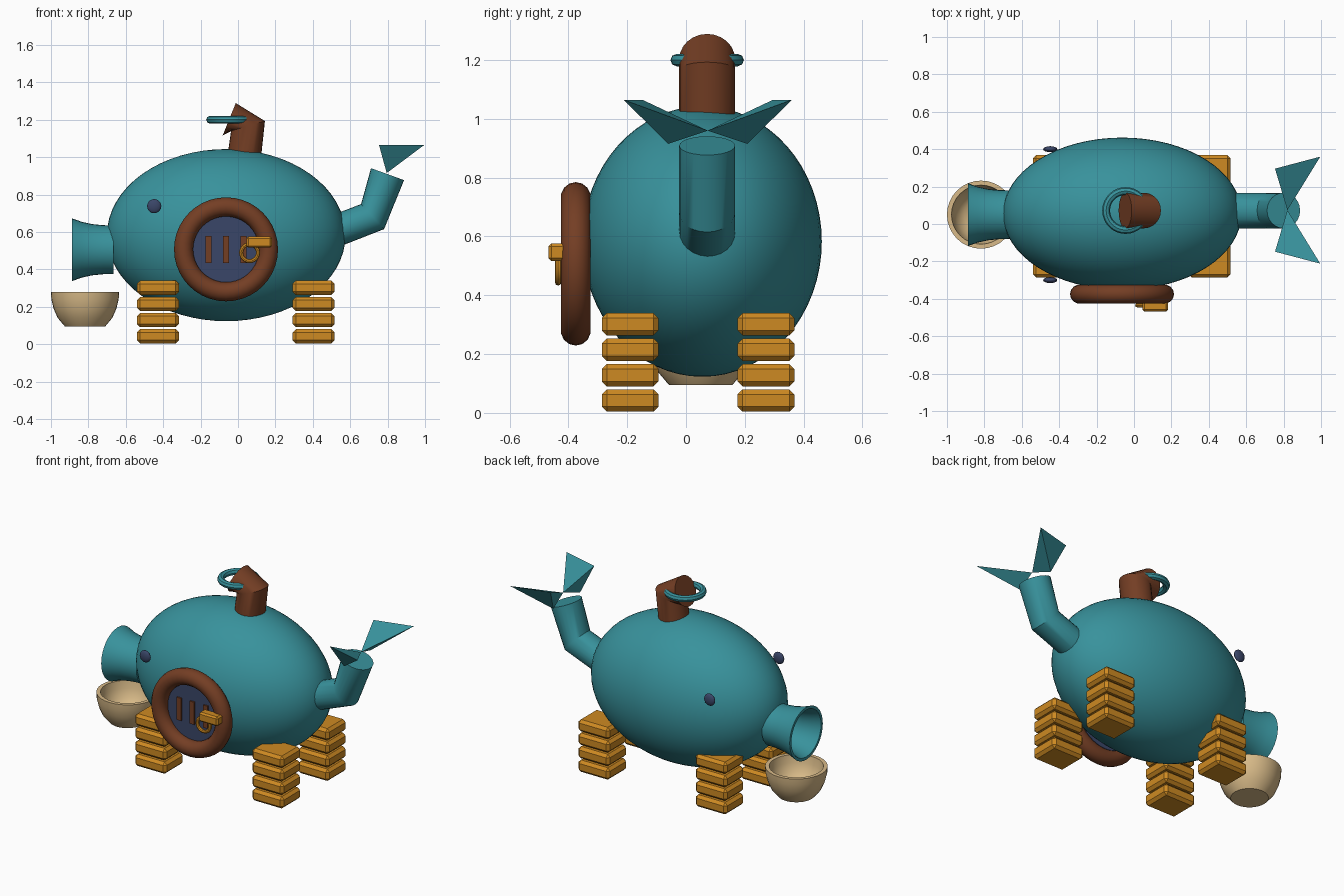
import bpy, bmesh, math
from mathutils import Vector, Matrix

if "Cube" in bpy.data.objects:
    bpy.data.objects.remove(bpy.data.objects["Cube"])

YC = 0.055  # symmetry plane of the body


def mat(name, r, g, b):
    lin = lambda c: (c / 255 / 12.92) if c < 10.3 else ((c / 255 + 0.055) / 1.055) ** 2.4
    m = bpy.data.materials.new(name)
    m.diffuse_color = (lin(r), lin(g), lin(b), 1)
    m.use_nodes = True
    m.node_tree.nodes["Principled BSDF"].inputs["Base Color"].default_value = m.diffuse_color
    return m


TEAL = mat("teal", 56, 146, 156)
BROWN = mat("brown", 116, 62, 36)
GOLD = mat("gold", 206, 138, 34)
TAN = mat("tan", 216, 186, 136)
NAVY = mat("navy", 58, 70, 104)


def finish(bm, name, material, smooth=True, angle=35):
    bmesh.ops.recalc_face_normals(bm, faces=bm.faces)
    me = bpy.data.meshes.new(name)
    bm.to_mesh(me)
    bm.free()
    ob = bpy.data.objects.new(name, me)
    bpy.context.collection.objects.link(ob)
    me.materials.append(material)
    if smooth:
        bpy.ops.object.select_all(action='DESELECT')
        bpy.context.view_layer.objects.active = ob
        ob.select_set(True)
        bpy.ops.object.shade_smooth_by_angle(angle=math.radians(angle))
    return ob


def ellipsoid(name, c, r, material, u=48, v=24):
    bm = bmesh.new()
    bmesh.ops.create_uvsphere(bm, u_segments=u, v_segments=v, radius=1,
                              matrix=Matrix.Translation(c) @ Matrix.Diagonal((*r, 1)))
    return finish(bm, name, material)


def box(name, lo, hi, material, bevel=0):
    lo, hi = Vector(lo), Vector(hi)
    bm = bmesh.new()
    bmesh.ops.create_cube(bm, size=1, matrix=Matrix.Translation((lo + hi) / 2)
                          @ Matrix.Diagonal((*(hi - lo), 1)))
    if bevel:
        bmesh.ops.bevel(bm, geom=bm.edges[:], offset=bevel, segments=1, affect='EDGES')
    return finish(bm, name, material, smooth=False)


def loft(name, rings, material, closed=False):
    """Skin a list of equal vertex rings; cap the ends unless closed."""
    bm = bmesh.new()
    vs = [[bm.verts.new(p) for p in ring] for ring in rings]
    n = len(vs[0])
    pairs = list(zip(vs, vs[1:])) + ([(vs[-1], vs[0])] if closed else [])
    for a, b in pairs:
        for i in range(n):
            j = (i + 1) % n
            bm.faces.new((a[i], a[j], b[j], b[i]))
    if not closed:
        bm.faces.new(vs[0])
        bm.faces.new(vs[-1])
    return finish(bm, name, material)


def lathe(name, c, profile, axis, material, n=32, closed=False):
    """Turn (radius, height) points around the x, y or z axis through c."""
    k = "xyz".index(axis)
    rings = []
    for r, h in profile:
        ring = []
        for i in range(n):
            t = 2 * math.pi * i / n
            p = Vector(c)
            p[k] += h
            p[(k + 1) % 3] += r * math.cos(t)
            p[(k + 2) % 3] += r * math.sin(t)
            ring.append(p)
        rings.append(ring)
    return loft(name, rings, material, closed)


def torus(name, c, major, minor, axis, material, n=32, m=12):
    prof = [(major + minor * math.cos(2 * math.pi * i / m), minor * math.sin(2 * math.pi * i / m))
            for i in range(m)]
    return lathe(name, c, prof, axis, material, n, closed=True)


def elbow(name, cuts, yc, ry, material, n=24):
    """Mitred pipe in the xz plane; each cut is its two silhouette points."""
    rings = []
    for xa, za, xb, zb in cuts:
        a, b = Vector((xa, yc, za)), Vector((xb, yc, zb))
        rings.append([(a + b) / 2 + (b - a) / 2 * math.cos(2 * math.pi * i / n)
                      + Vector((0, ry * math.sin(2 * math.pi * i / n), 0)) for i in range(n)])
    return loft(name, rings, material)


# Body, eyes and hollow snout
ellipsoid("body", (-0.063, YC, 0.583), (0.638, 0.407, 0.46), TEAL, 64, 32)
for side, s in (("front", -1), ("back", 1)):
    ellipsoid(side + "_eye", (-0.448, 0.05 + s * 0.35, 0.738), (0.038, 0.016, 0.038), NAVY, 16, 10)
lathe("snout", (0, 0.05, 0.505),
      [(0.13, -0.665), (0.131, -0.72), (0.137, -0.78), (0.149, -0.835), (0.168, -0.888),
       (0.15, -0.888), (0.132, -0.835), (0.12, -0.78), (0.112, -0.69)], 'x', TEAL)

# Legs: stacks of four bevelled blocks
for end, x in (("left", -0.428), ("right", 0.404)):
    for side, y in (("front", -0.19), ("back", 0.272)):
        for i in range(4):
            z = 0.004 + i * 0.0865
            box(f"{side}_{end}_leg_block_{i + 1}", (x - 0.112, y - 0.0965, z),
                (x + 0.112, y + 0.0965, z + 0.076), GOLD, 0.017)

# Round door with bars, lock and pull ring
torus("door_frame", (-0.064, -0.375, 0.507), 0.227, 0.051, 'y', BROWN, 40, 14)
lathe("door_panel", (-0.064, -0.33, 0.507), [(0.2, 0), (0.2, -0.035)], 'y', NAVY, 40)
for i in range(3):
    x = -0.158 + i * 0.094
    box(f"door_bar_{i + 1}", (x - 0.016, -0.375, 0.434), (x + 0.016, -0.36, 0.578), BROWN)
box("door_latch", (0.046, -0.468, 0.516), (0.181, -0.405, 0.576), GOLD, 0.01)
torus("door_pull_ring", (0.062, -0.435, 0.489), 0.045, 0.011, 'y', GOLD, 24, 8)

# Spout on the back with its ring
elbow("spout", [(-0.065, 0.95, 0.118, 0.95), (-0.037, 1.14, 0.144, 1.193),
                (-0.082, 1.116, -0.012, 1.289)], 0.072, 0.095, BROWN)
torus("spout_ring", (-0.045, 0.072, 1.2), 0.104, 0.021, 'z', TEAL, 32, 8)

# Bent tail and two pointed flukes
elbow("tail", [(0.47, 0.677, 0.52, 0.513), (0.658, 0.749, 0.781, 0.615),
               (0.711, 0.941, 0.888, 0.877)], 0.072, 0.095, TEAL)
for side, s in (("front", -1), ("back", 1)):
    bm = bmesh.new()
    v = [bm.verts.new((x, 0.074 + s * dy, z)) for x, dy, z in
         ((0.754, 0.222, 1.065), (0.996, 0.286, 1.065), (0.82, 0.0, 0.96), (0.795, 0.135, 0.915))]
    for f in ((0, 1, 2), (0, 1, 3), (1, 2, 3), (0, 2, 3)):
        bm.faces.new([v[i] for i in f])
    finish(bm, side + "_fluke", TEAL, smooth=False)

# Bowl under the snout
lathe("bowl", (-0.818, 0.05, 0),
      [(0.108, 0.095), (0.146, 0.14), (0.168, 0.19), (0.18, 0.24), (0.182, 0.278),
       (0.158, 0.278), (0.15, 0.23), (0.13, 0.18), (0.09, 0.14), (0.03, 0.128)], 'z', TAN)
